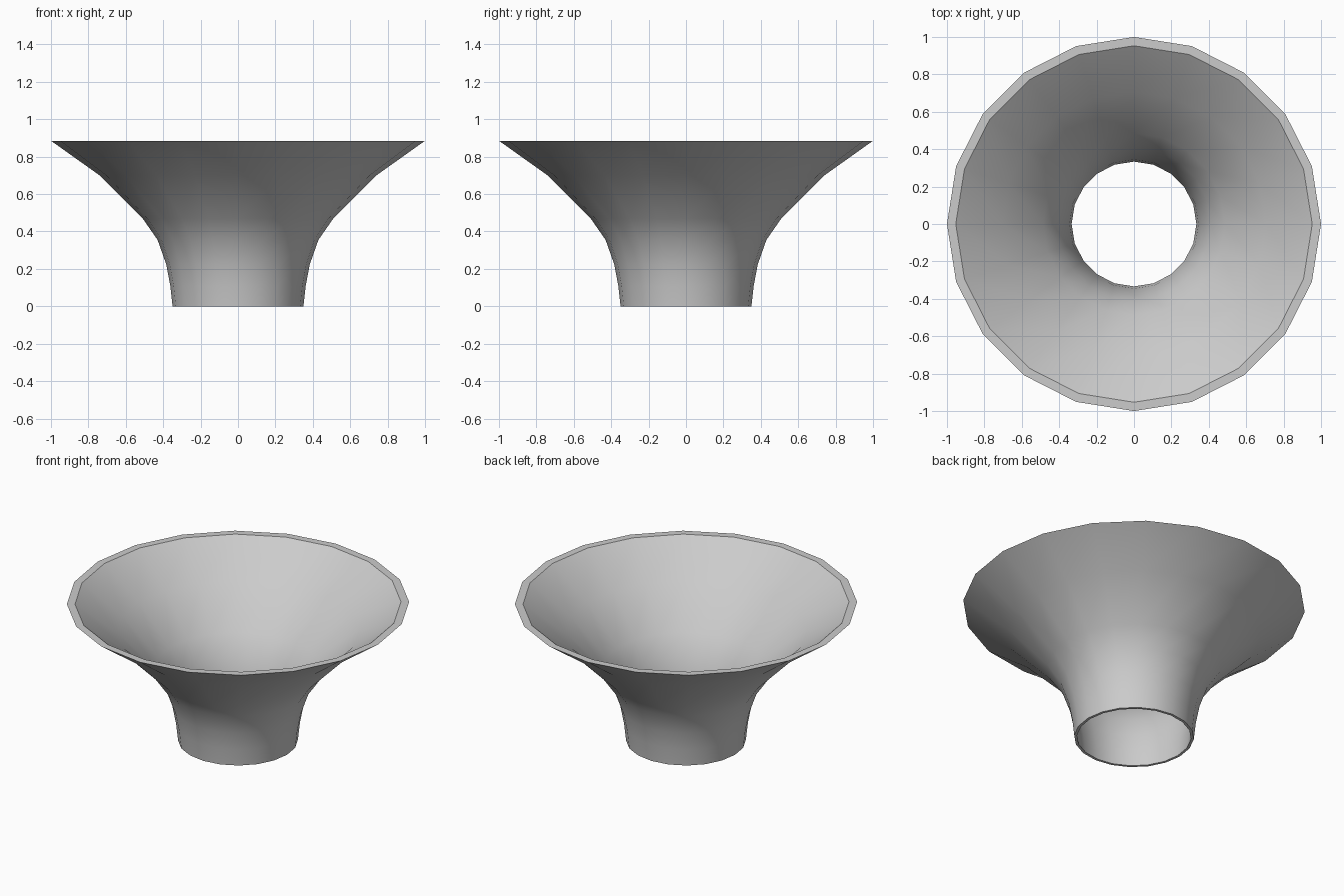
import bpy, bmesh
from math import sin, cos, pi, radians

if "Cube" in bpy.data.objects:
    bpy.data.objects.remove(bpy.data.objects["Cube"])

SIDES = 20
INNER = 0.953  # the inner wall is the outer wall scaled inwards

# Outer flare profile: (radius, height)
outer = [(0.35, 0), (0.362, 0.11), (0.384, 0.225), (0.43, 0.355),
         (0.51, 0.47), (0.74, 0.70), (1.0, 0.885)]
inner = [(r * INNER, z) for r, z in reversed(outer)]
profile = outer + inner

# Sweep the closed wall section around z
bm = bmesh.new()
rings = [[bm.verts.new((r * cos(2 * pi * i / SIDES), r * sin(2 * pi * i / SIDES), z))
          for i in range(SIDES)] for r, z in profile]
for k, ring in enumerate(rings):
    above = rings[(k + 1) % len(rings)]
    for i in range(SIDES):
        j = (i + 1) % SIDES
        bm.faces.new((ring[i], ring[j], above[j], above[i]))
bmesh.ops.recalc_face_normals(bm, faces=bm.faces)

mesh = bpy.data.meshes.new("flared_funnel")
bm.to_mesh(mesh)
bm.free()
funnel = bpy.data.objects.new("flared_funnel", mesh)
bpy.context.collection.objects.link(funnel)

# Smooth walls, crisp rims
bpy.context.view_layer.objects.active = funnel
funnel.select_set(True)
bpy.ops.object.shade_smooth_by_angle(angle=radians(32))
